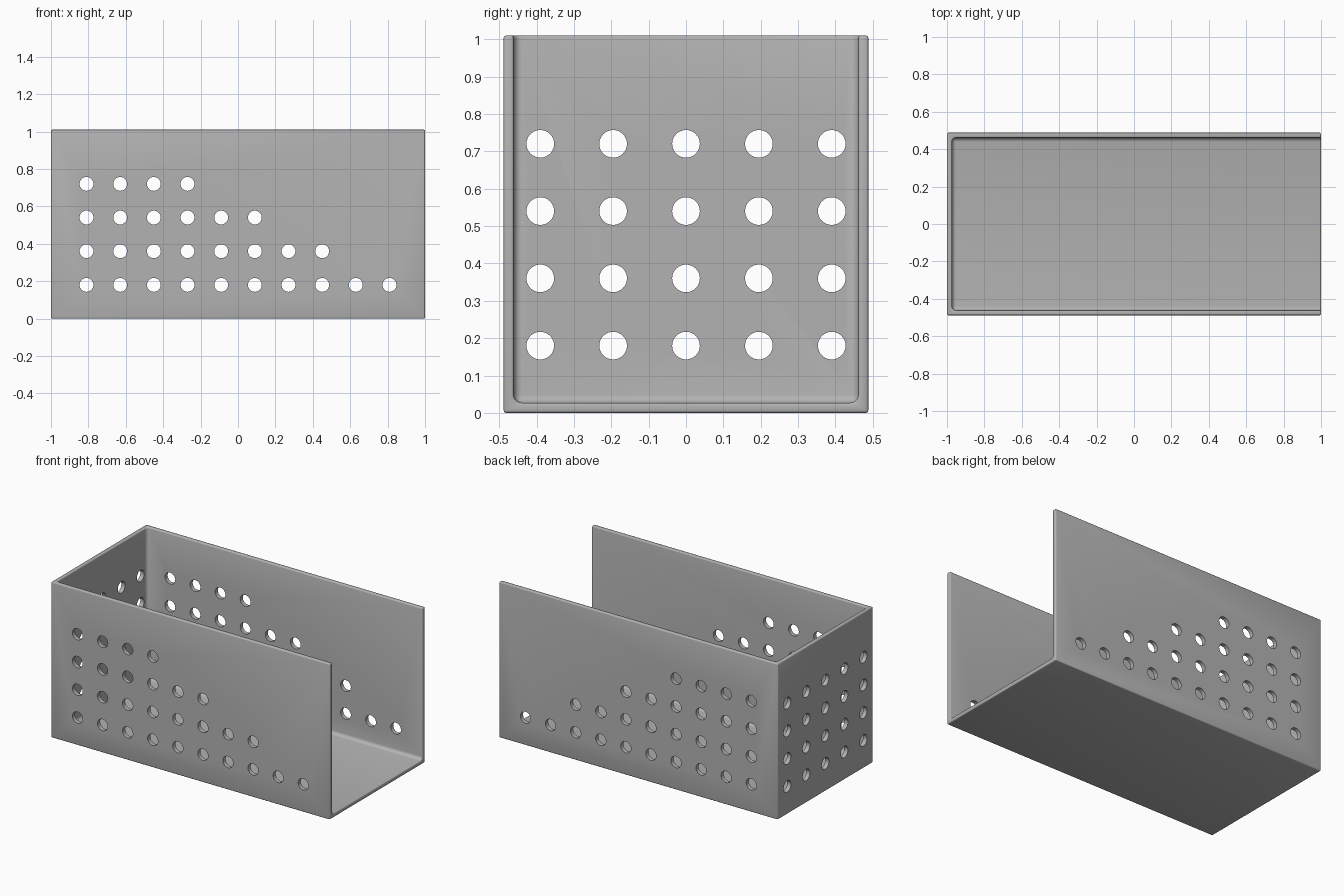
import bpy
import bmesh
from math import radians
from mathutils import Matrix, Vector

cube = bpy.data.objects.get("Cube")
if cube:
    bpy.data.objects.remove(cube, do_unlink=True)

W, H, T = 0.488, 1.01, 0.027      # half width, height, wall thickness
FILLET, ROUND = 0.022, 0.007      # inner corners, outer edges
HOLE, PITCH = 0.037, 0.18

grey = bpy.data.materials.new("plain grey")
grey.use_nodes = True
colour = (0.45, 0.45, 0.45, 1)
grey.diffuse_color = colour
grey.node_tree.nodes["Principled BSDF"].inputs["Base Color"].default_value = colour


def make_object(name, bm):
    bmesh.ops.recalc_face_normals(bm, faces=bm.faces)
    mesh = bpy.data.meshes.new(name)
    bm.to_mesh(mesh)
    bm.free()
    mesh.materials.append(grey)
    obj = bpy.data.objects.new(name, mesh)
    bpy.context.collection.objects.link(obj)
    return obj


def box(name, low, high, radius=0):
    low, high = Vector(low), Vector(high)
    bm = bmesh.new()
    bmesh.ops.create_cube(bm, size=1, matrix=Matrix.Translation((low + high) / 2)
                          @ Matrix.Diagonal((*(high - low), 1)))
    if radius:
        bmesh.ops.bevel(bm, geom=bm.edges[:], offset=radius, segments=5,
                        profile=0.5, affect='EDGES')
    return make_object(name, bm)


def drill(bm, centre, axis, length):
    turn = Matrix.Rotation(radians(90), 4, axis)
    bmesh.ops.create_cone(bm, cap_ends=True, segments=32, radius1=HOLE, radius2=HOLE,
                          depth=length, matrix=Matrix.Translation(centre) @ turn)


def cut(target, cutter):
    cutter.hide_render = True
    mod = target.modifiers.new("cut", 'BOOLEAN')
    mod.operation, mod.solver, mod.object = 'DIFFERENCE', 'EXACT', cutter
    bpy.ops.object.modifier_apply(modifier=mod.name)
    bpy.data.objects.remove(cutter, do_unlink=True)


# Tray shell, open at the top and at one end
shell = box("tray_shell", (-1, -W, 0), (1, W, H))
bpy.context.view_layer.objects.active = shell
shell.select_set(True)
cut(shell, box("cavity_cutter", (T - 1, T - W, T), (1.3, W - T, H + 0.3), FILLET))

# Softened outer edges and rims
bevel = shell.modifiers.new("round", 'BEVEL')
bevel.width, bevel.segments = ROUND, 3
bevel.limit_method, bevel.angle_limit = 'ANGLE', radians(40)
bevel.use_clamp_overlap = False
bpy.ops.object.modifier_apply(modifier=bevel.name)

# Stepped rows of holes through both side walls, full grid through the end wall
side, end = bmesh.new(), bmesh.new()
for row in range(4):
    z = PITCH * (row + 1)
    for col in range(10 - 2 * row):
        drill(side, (PITCH * (col - 4.5), 0, z), 'X', 1.4)
    for col in range(-2, 3):
        drill(end, (-1, col * 0.195, z), 'Y', 0.12)
cut(shell, make_object("side_hole_cutter", side))
cut(shell, make_object("end_hole_cutter", end))

bpy.ops.object.shade_smooth_by_angle(angle=radians(35))
